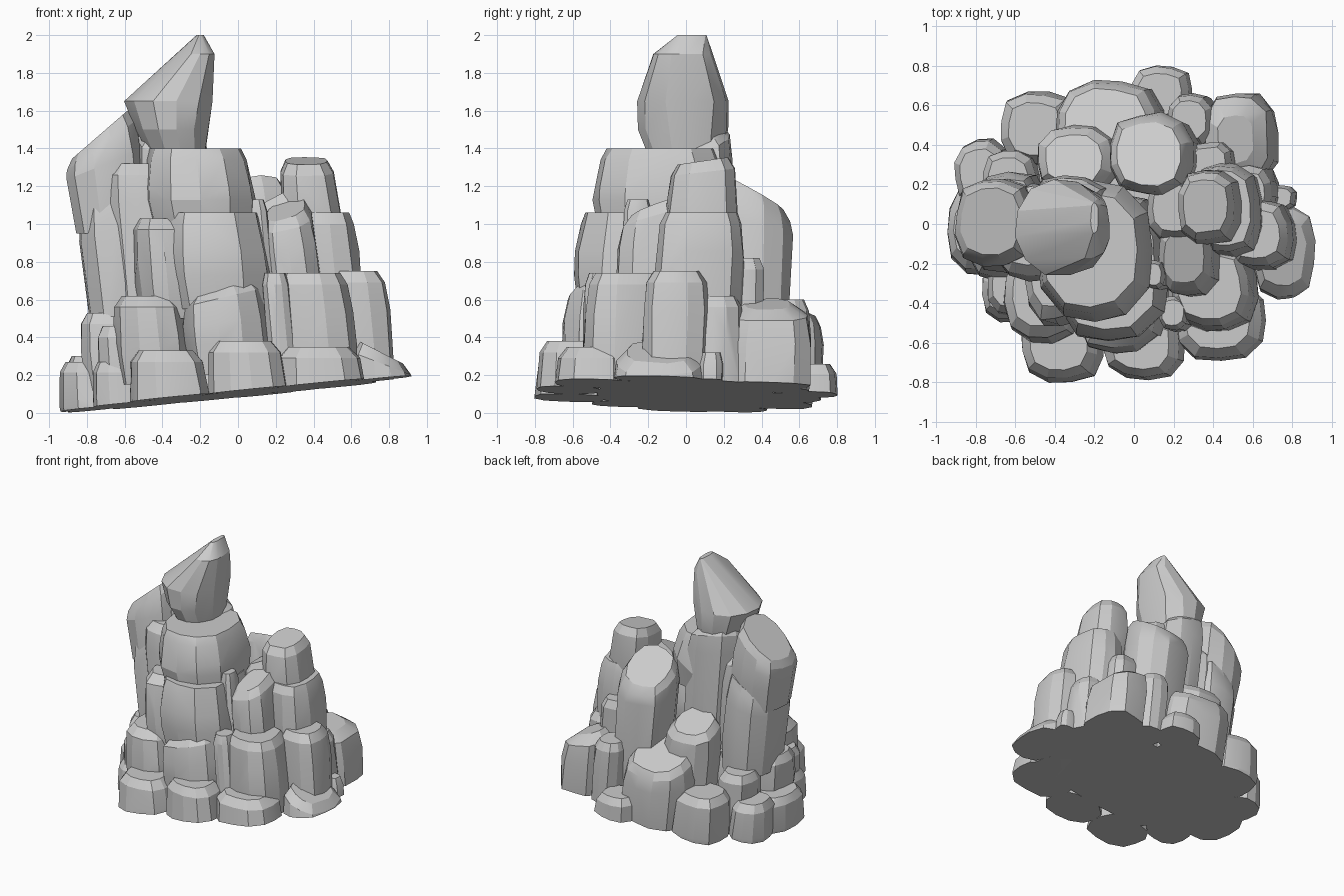
import bpy, bmesh, math, random
from mathutils import Vector

random.seed(7)
cube = bpy.data.objects.get("Cube")
if cube:
    bpy.data.objects.remove(cube, do_unlink=True)

stone = bpy.data.materials.new("stone_grey")
stone.use_nodes = True
GREY = (0.6, 0.6, 0.6, 1)
stone.diffuse_color = GREY
stone.node_tree.nodes["Principled BSDF"].inputs["Base Color"].default_value = GREY

UP = Vector((-0.1, 0.025, 1)).normalized()   # the whole pile leans along this axis
FLOOR = Vector((0, 0, 0.1))                  # point on the tilted underside
SIDES = 12
made = []


def chiselled(name, rings, slope=(0, 0), power=3.0):
    """Convex faceted stone through rings of (z, cx, cy, rx, ry, slope weight)."""
    bm = bmesh.new()
    turn = random.uniform(0, math.tau / SIDES)
    wobble = [random.uniform(0.96, 1.03) for _ in range(SIDES)]
    for z, cx, cy, rx, ry, weight in rings:
        for i in range(SIDES):
            a = turn + math.tau * i / SIDES
            c, s = math.cos(a), math.sin(a)
            r = (abs(c) ** power + abs(s) ** power) ** (-1 / power)
            r *= wobble[i] * random.uniform(0.975, 1.015)
            u, v = c * r, s * r
            tilt = slope[0] * u + slope[1] * v - 0.8 * (abs(slope[0]) + abs(slope[1]))
            bm.verts.new((cx + rx * u, cy + ry * v, z + weight * tilt))
    hull = bmesh.ops.convex_hull(bm, input=bm.verts[:])
    loose = set(hull["geom_interior"]) | set(hull["geom_unused"])
    bmesh.ops.delete(bm, geom=[g for g in loose if isinstance(g, bmesh.types.BMVert)],
                     context='VERTS')
    bmesh.ops.dissolve_limit(bm, angle_limit=math.radians(6),
                             verts=bm.verts[:], edges=bm.edges[:])
    # trim flat along the tilted underside
    cut = bmesh.ops.bisect_plane(bm, geom=bm.verts[:] + bm.edges[:] + bm.faces[:],
                                 plane_co=FLOOR, plane_no=UP, clear_inner=True)
    rim = [g for g in cut["geom_cut"] if isinstance(g, bmesh.types.BMEdge)]
    if rim:
        bmesh.ops.holes_fill(bm, edges=rim, sides=0)
    bmesh.ops.recalc_face_normals(bm, faces=bm.faces[:])
    mesh = bpy.data.meshes.new(name)
    bm.to_mesh(mesh)
    bm.free()
    mesh.materials.append(stone)
    ob = bpy.data.objects.new(name, mesh)
    bpy.context.collection.objects.link(ob)
    made.append(ob)


def rock(name, x, y, top, low=-0.1, slope=(0, 0), crown=0.68):
    """Rounded block filling the x and y ranges, leaning with the pile."""
    cx, cy = sum(x) / 2, sum(y) / 2
    rx, ry = (x[1] - x[0]) / 2, (y[1] - y[0]) / 2
    h = top - low
    edge = min(0.12, 0.3 * h)
    rings = []
    for z, size, weight in ((low, 0.92, 0), (low + 0.35 * h, 1, 0.1),
                            (top - 1.7 * edge, 0.98, 0.6), (top - 0.5 * edge, 0.9, 1),
                            (top, crown, 1)):
        k = z - (low + top) / 2
        rings.append((z, cx - 0.09 * k, cy + 0.02 * k, rx * size, ry * size, weight))
    chiselled(name, rings, slope)


# leaning spire with a long sloped face
chiselled("spire", [(1.3, -.31, .0, .13, .18, 0), (1.5, -.355, -.02, .19, .25, 0),
                    (1.65, -.365, -.02, .24, .25, 0), (1.78, -.29, -.02, .17, .2, 0),
                    (1.9, -.215, -.02, .095, .16, 0), (2.0, -.2, .03, .02, .08, 0)], power=2.4)

# tall columns beneath the spire
rock("spire_column", (-.5, -.08), (-.22, .25), 1.55, .3, (-.04, .06))
rock("left_column_cap", (-.9, -.5), (-.22, .23), 1.58, .95, (.13, 0), .75)
rock("left_column", (-.83, -.42), (-.26, .26), 1.22, .42, (.1, 0), .85)
rock("left_inner_column", (-.7, -.3), (-.3, .2), 1.32, .5)

# stacked front blocks
rock("front_upper_block", (-.5, .09), (-.49, .22), 1.4, .98, crown=.8)
rock("front_middle_block", (-.4, .17), (-.59, .15), 1.06, .55, crown=.85)
rock("front_side_block", (-.55, -.25), (-.52, .1), 1.03, .5)
rock("front_chip", (.06, .18), (-.34, -.18), 1.13, .6)

# right pillar group
rock("right_pillar_top", (.22, .54), (-.11, .28), 1.35, .9, (.0, .02), .7)
rock("right_pillar", (.3, .65), (-.17, .32), 1.06, .5, crown=.8)
rock("right_front_pillar", (.13, .43), (-.37, .03), 1.14, .5, (.03, .05))
rock("right_inner_pillar", (.08, .36), (-.1, .25), 1.18, .5, (.05, 0))

# back pillar and shoulders
rock("back_pillar", (-.1, .33), (.13, .56), 1.25, .3, (.02, -.09), .75)
rock("back_shoulder", (-.48, -.06), (.15, .5), .85, .1, (0, -.05))
rock("back_big_block", (-.38, .16), (.3, .73), .64, -.1, (0, -.07), .75)
rock("back_right_wedge", (.28, .54), (.18, .42), .82, .1)
rock("back_right_stub", (.18, .44), (.38, .66), .6)

# waist ring of blocks
rock("waist_front_left", (-.66, -.26), (-.6, -.1), .62, .15)
rock("waist_front", (-.3, .17), (-.66, -.1), .71, .2, (.05, 0))
rock("waist_front_chip", (.14, .3), (-.55, -.36), .74, .2)
rock("waist_front_right", (.2, .62), (-.54, -.1), .74, .15, crown=.75)
rock("waist_right", (.48, .82), (-.24, .12), .75, .1)
rock("waist_right_back", (.45, .74), (.0, .3), .62)
rock("waist_left", (-.82, -.5), (-.3, .08), .53)
rock("waist_left_front", (-.74, -.45), (-.48, -.15), .46)
rock("waist_left_back", (-.76, -.46), (.05, .38), .48)

# foot ring of low boulders
rock("foot_front_left", (-.58, -.15), (-.8, -.42), .33)
rock("foot_front", (-.16, .27), (-.79, -.45), .38)
rock("foot_front_right", (.2, .69), (-.7, -.28), .35)
rock("foot_right", (.6, .95), (-.4, .1), .37, slope=(-.06, 0))
rock("foot_right_chip", (.68, .84), (.06, .2), .32)
rock("foot_right_back", (.36, .73), (.18, .67), .6, slope=(-.03, 0), crown=.5)
rock("foot_back", (-.02, .31), (.5, .81), .26)
rock("foot_back_left", (-.68, -.28), (.28, .67), .37)
rock("foot_left_back", (-.91, -.62), (.08, .43), .3)
rock("foot_left", (-.95, -.6), (-.26, .22), .27)
rock("foot_left_front", (-.77, -.48), (-.5, -.18), .27)

# hidden filling that closes gaps between the stones
rock("core_base", (-.66, .66), (-.5, .5), .3)
rock("core_middle", (-.5, .5), (-.35, .35), .62)

# soft facets with crisp edges
bpy.ops.object.select_all(action='DESELECT')
for ob in made:
    ob.select_set(True)
bpy.context.view_layer.objects.active = made[0]
bpy.ops.object.shade_smooth_by_angle(angle=math.radians(18))
